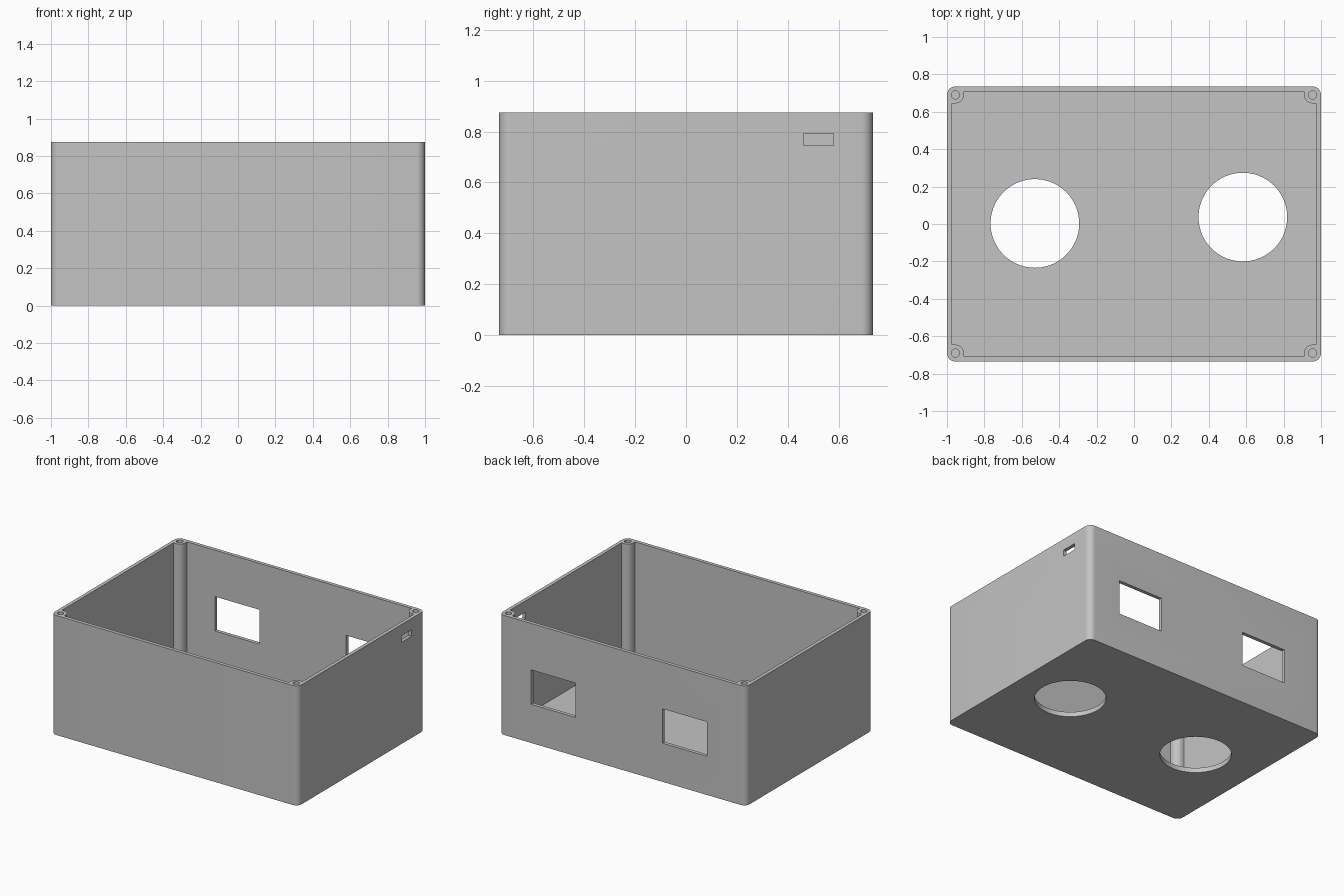
import bpy
import bmesh
from math import sin, cos, pi, radians

cube = bpy.data.objects.get("Cube")
if cube:
    bpy.data.objects.remove(cube, do_unlink=True)

HX, HY, H = 1.0, 0.735, 0.875      # half width, half depth, height
WALL, FLOOR = 0.026, 0.035
R = 0.045                          # corner and screw post radius
PX, PY = HX - R, HY - R            # screw post centres


def arc(cx, cy, r, start, end, n=12):
    return [(cx + r * cos(start + (end - start) * i / n),
             cy + r * sin(start + (end - start) * i / n)) for i in range(n + 1)]


def four_corners(corner):
    """Repeat one corner outline in all four quadrants, counter-clockwise."""
    loop = []
    for sx, sy in ((1, 1), (-1, 1), (-1, -1), (1, -1)):
        pts = corner if sx * sy > 0 else corner[::-1]
        loop += [(sx * x, sy * y) for x, y in pts]
    return loop


def prism(name, outline, z0, z1):
    bm = bmesh.new()
    base = bm.faces.new([bm.verts.new((x, y, z0)) for x, y in outline])
    top = bmesh.ops.extrude_face_region(bm, geom=[base])["geom"]
    verts = [v for v in top if isinstance(v, bmesh.types.BMVert)]
    bmesh.ops.translate(bm, verts=verts, vec=(0, 0, z1 - z0))
    bmesh.ops.recalc_face_normals(bm, faces=bm.faces)
    mesh = bpy.data.meshes.new(name)
    bm.to_mesh(mesh)
    bm.free()
    obj = bpy.data.objects.new(name, mesh)
    bpy.context.scene.collection.objects.link(obj)
    return obj


def block(name, x0, x1, y0, y1, z0, z1):
    return prism(name, [(x0, y0), (x1, y0), (x1, y1), (x0, y1)], z0, z1)


def round_hole(name, x, y, r, z0, z1, n):
    return prism(name, arc(x, y, r, 0, 2 * pi, n)[:-1], z0, z1)


# Outer body with rounded vertical corners
box = prism("enclosure_box", four_corners(arc(PX, PY, R, 0, pi / 2)), 0, H)

# Cavity that leaves a rounded screw post in each corner
ix, iy = HX - WALL, HY - WALL
notch = [(ix, PY - R)] + arc(PX, PY, R, -pi / 2, -pi) + [(PX - R, iy)]
cutters = [prism("cavity_cutter", four_corners(notch), FLOOR, H + 0.1)]

# Screw holes in the posts
for sx in (-1, 1):
    for sy in (-1, 1):
        cutters.append(round_hole("screw_cutter", sx * PX, sy * PY, 0.022, H - 0.25, H + 0.1, 24))

# Two large round openings in the floor
for x, y in ((-0.53, 0.003), (0.582, 0.037)):
    cutters.append(round_hole("floor_cutter", x, y, 0.237, -0.1, 0.1, 72))

# Two rectangular windows in the back wall
for x in (0.56, -0.503):
    cutters.append(block("window_cutter", x - 0.18, x + 0.18, HY - 0.04, HY + 0.1, 0.283, 0.535))

# Small cable slot in the side wall
cutters.append(block("slot_cutter", HX - 0.06, HX + 0.1, 0.463, 0.58, 0.745, 0.792))

for cutter in cutters:
    cutter.hide_render = True
    mod = box.modifiers.new(cutter.name, "BOOLEAN")
    mod.operation = "DIFFERENCE"
    mod.solver = "EXACT"
    mod.object = cutter

# Bake the cuts, then discard the cutters
bpy.context.view_layer.update()
graph = bpy.context.evaluated_depsgraph_get()
result = bpy.data.meshes.new_from_object(box.evaluated_get(graph))
box.modifiers.clear()
box.data = result
for cutter in cutters:
    bpy.data.objects.remove(cutter, do_unlink=True)

# Plain grey plastic
grey = bpy.data.materials.new("grey_plastic")
grey.use_nodes = True
colour = (0.55, 0.55, 0.55, 1)
grey.diffuse_color = colour
grey.node_tree.nodes["Principled BSDF"].inputs["Base Color"].default_value = colour
box.data.materials.clear()
box.data.materials.append(grey)

bpy.ops.object.select_all(action="DESELECT")
box.select_set(True)
bpy.context.view_layer.objects.active = box
bpy.ops.object.shade_smooth_by_angle(angle=radians(30))
